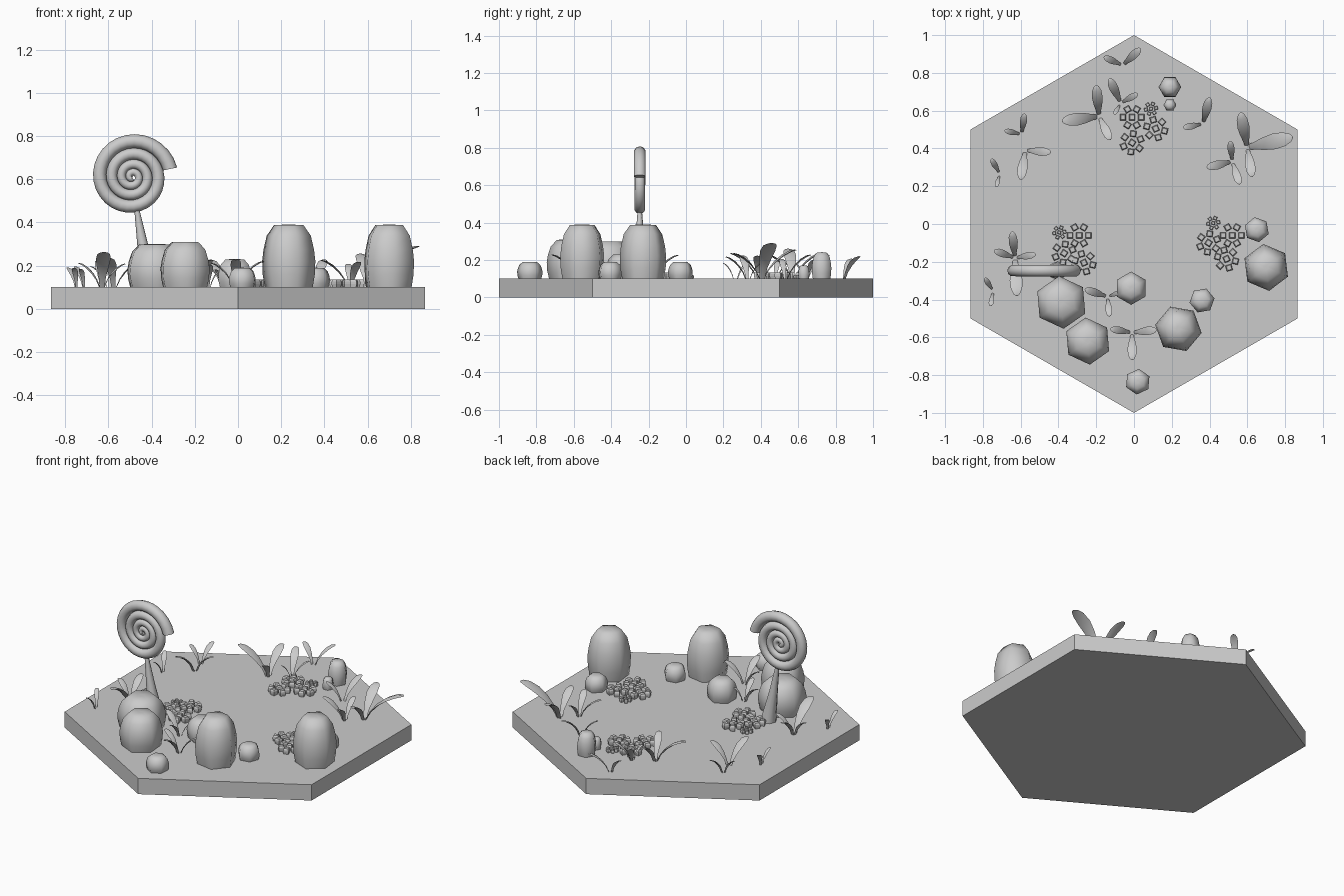
import bpy
import bmesh
import math
from mathutils import Vector, Matrix

GROUND = 0.1  # top of the slab

old = bpy.data.objects.get("Cube")
if old:
    bpy.data.objects.remove(old, do_unlink=True)

grey = bpy.data.materials.new("plain grey")
grey.use_nodes = True
grey.diffuse_color = (0.6, 0.6, 0.6, 1)
grey.node_tree.nodes["Principled BSDF"].inputs["Base Color"].default_value = (0.6, 0.6, 0.6, 1)


def finish(name, bm, smooth_angle=None):
    """Turn a bmesh into a named, shaded object."""
    bmesh.ops.recalc_face_normals(bm, faces=bm.faces[:])
    mesh = bpy.data.meshes.new(name)
    bm.to_mesh(mesh)
    bm.free()
    mesh.materials.append(grey)
    if smooth_angle:
        mesh.shade_smooth()
        mesh.set_sharp_from_angle(angle=math.radians(smooth_angle))
    obj = bpy.data.objects.new(name, mesh)
    bpy.context.collection.objects.link(obj)
    return obj


def loft(bm, rings):
    """Skin a list of closed point rings and cap both ends."""
    rows = [[bm.verts.new(p) for p in ring] for ring in rings]
    count = len(rows[0])
    for low, high in zip(rows, rows[1:]):
        for i in range(count):
            j = (i + 1) % count
            bm.faces.new((low[i], low[j], high[j], high[i]))
    bm.faces.new(rows[0][::-1])
    bm.faces.new(rows[-1])


def circle(centre, radius, sides, turn=0.0, u=Vector((1, 0, 0)), v=Vector((0, 1, 0))):
    angles = [turn + math.tau * i / sides for i in range(sides)]
    return [centre + radius * (math.cos(a) * u + math.sin(a) * v) for a in angles]


# Hexagonal slab
bm = bmesh.new()
loft(bm, [circle(Vector((0, 0, z)), 1.0, 6, math.pi / 2) for z in (0, GROUND)])
finish("hexagon_base", bm)

# Six-sided rounded stones: x, y, radius, height, turn in degrees
STONES = [
    (0.70, -0.23, 0.125, 0.29, 37), (0.235, -0.555, 0.125, 0.29, 50),
    (-0.385, -0.415, 0.14, 0.20, 35), (-0.245, -0.62, 0.125, 0.21, 35),
    (-0.015, -0.34, 0.088, 0.13, 30), (0.36, -0.405, 0.067, 0.09, 10),
    (0.02, -0.835, 0.068, 0.09, 25), (0.65, -0.03, 0.067, 0.09, 40),
    (0.19, 0.725, 0.06, 0.14, 0), (0.19, 0.63, 0.034, 0.07, 0),
]
STONE_PROFILE = [(0.9, 0), (0.98, 0.2), (1, 0.42), (0.95, 0.6), (0.83, 0.82), (0.56, 0.99), (0.1, 1)]
for x, y, radius, height, turn in STONES:
    bm = bmesh.new()
    loft(bm, [circle(Vector((x, y, GROUND + height * h)), radius * r, 6, math.radians(turn))
              for r, h in STONE_PROFILE])
    finish("stone", bm, 62)

# Spiral sweet: a tapering tube wound inwards
centre = Vector((-0.49, -0.247, 0.61))
TURNS, STEPS = 3.8, 110
rings = []
for k in range(STEPS + 1):
    t = k / STEPS
    angle = math.radians(12) + math.tau * TURNS * t
    reach = 0.18 - TURNS * (0.066 * t - 0.02 * t * t)
    tube = 0.033 - 0.019 * t
    out = Vector((math.cos(angle), 0, math.sin(angle)))
    rings.append(circle(centre + reach * out, tube, 10, 0, out, Vector((0, 1, 0))))
bm = bmesh.new()
loft(bm, rings)
finish("spiral_sweet", bm, 50)

# Tapered leaning stick
bm = bmesh.new()
loft(bm, [circle(Vector((-0.405, -0.247, GROUND)), 0.048, 8),
          circle(Vector((-0.44, -0.247, 0.29)), 0.026, 8),
          circle(Vector((-0.47, -0.247, 0.47)), 0.011, 8)])
finish("sweet_stick", bm, 50)

# Blossoms made of six small blocks around a middle one
CLUSTERS = {
    "back": [(-0.01, 0.565), (-0.01, 0.43), (0.115, 0.505), (0.09, 0.61)],
    "left": [(0.52, -0.06), (0.395, -0.10), (0.49, -0.185), (0.42, 0.005)],
    "right": [(-0.29, -0.06), (-0.37, -0.155), (-0.265, -0.205), (-0.395, -0.045)],
}


def block(bm, x, y, size, turn):
    where = Vector((x, y, GROUND))
    levels = [(0.85, 0), (1, 0.6), (1, 1.1), (0.72, 1.5)]
    loft(bm, [circle(where + Vector((0, 0, size * h)), size * r, 4, turn + math.pi / 4)
              for r, h in levels])


for side, spots in CLUSTERS.items():
    bm = bmesh.new()
    for n, (x, y) in enumerate(spots):
        size = 0.013 if n == 3 else 0.023
        block(bm, x, y, size, n)
        for i in range(6):
            a = n * 0.4 + math.tau * i / 6
            block(bm, x + 2.1 * size * math.cos(a), y + 2.1 * size * math.sin(a), size, a)
    finish("blossoms_" + side, bm)

# Leaf tufts: root followed by the leaf tips
TUFTS = [
    [(-0.06, 0.84), (-0.16, 0.885), (0.035, 0.93)],
    [(-0.185, 0.57), (-0.2, 0.735), (-0.38, 0.545), (-0.125, 0.445)],
    [(-0.07, 0.64), (-0.13, 0.77), (0.02, 0.69), (-0.105, 0.58)],
    [(0.365, 0.53), (0.4, 0.67), (0.26, 0.51)],
    [(0.6, 0.405), (0.565, 0.59), (0.84, 0.46), (0.625, 0.25)],
    [(0.52, 0.33), (0.385, 0.3), (0.56, 0.21), (0.51, 0.44)],
    [(-0.575, 0.39), (-0.6, 0.235), (-0.44, 0.38)],
    [(-0.595, 0.475), (-0.58, 0.585), (-0.685, 0.495)],
    [(-0.71, 0.265), (-0.755, 0.345), (-0.73, 0.195)],
    [(-0.63, -0.18), (-0.645, -0.04), (-0.74, -0.14), (-0.52, -0.16), (-0.62, -0.38)],
    [(-0.745, -0.355), (-0.79, -0.285), (-0.76, -0.435)],
    [(-0.14, -0.385), (-0.26, -0.345), (-0.13, -0.49), (-0.07, -0.36)],
    [(-0.01, -0.575), (-0.125, -0.555), (0.12, -0.56), (-0.01, -0.72)],
]
# Along the blade: outward part, upward part, width part
BLADE = [(0, 0, 0.35), (0.13, 0.3, 0.5), (0.33, 0.58, 0.8),
         (0.56, 0.8, 1), (0.8, 0.95, 0.88), (0.95, 1, 0.5), (1, 1.0, 0.15)]


def leaf(bm, root, tip):
    run = Vector((tip[0] - root[0], tip[1] - root[1], 0))
    length = run.length
    rise = 0.04 + 0.6 * length
    out, up = run.normalized(), Vector((0, 0, 1))
    across = up.cross(out)
    start = Vector((root[0], root[1], GROUND)) + 0.012 * out
    rings = []
    for along, lift, wide in BLADE:
        mid = start + along * (length - 0.012) * out + lift * rise * up
        slope = (out * length * 0.8 + up * rise * (1.6 - 1.3 * along)).normalized()
        thick = slope.cross(across) * 0.035 * length
        half = across * 0.17 * length * wide
        rings.append([mid + half, mid + thick * wide, mid - half, mid - thick * wide])
    loft(bm, rings)


for root, *tips in TUFTS:
    bm = bmesh.new()
    for tip in tips:
        leaf(bm, root, tip)
    finish("leaf_tuft", bm, 60)
